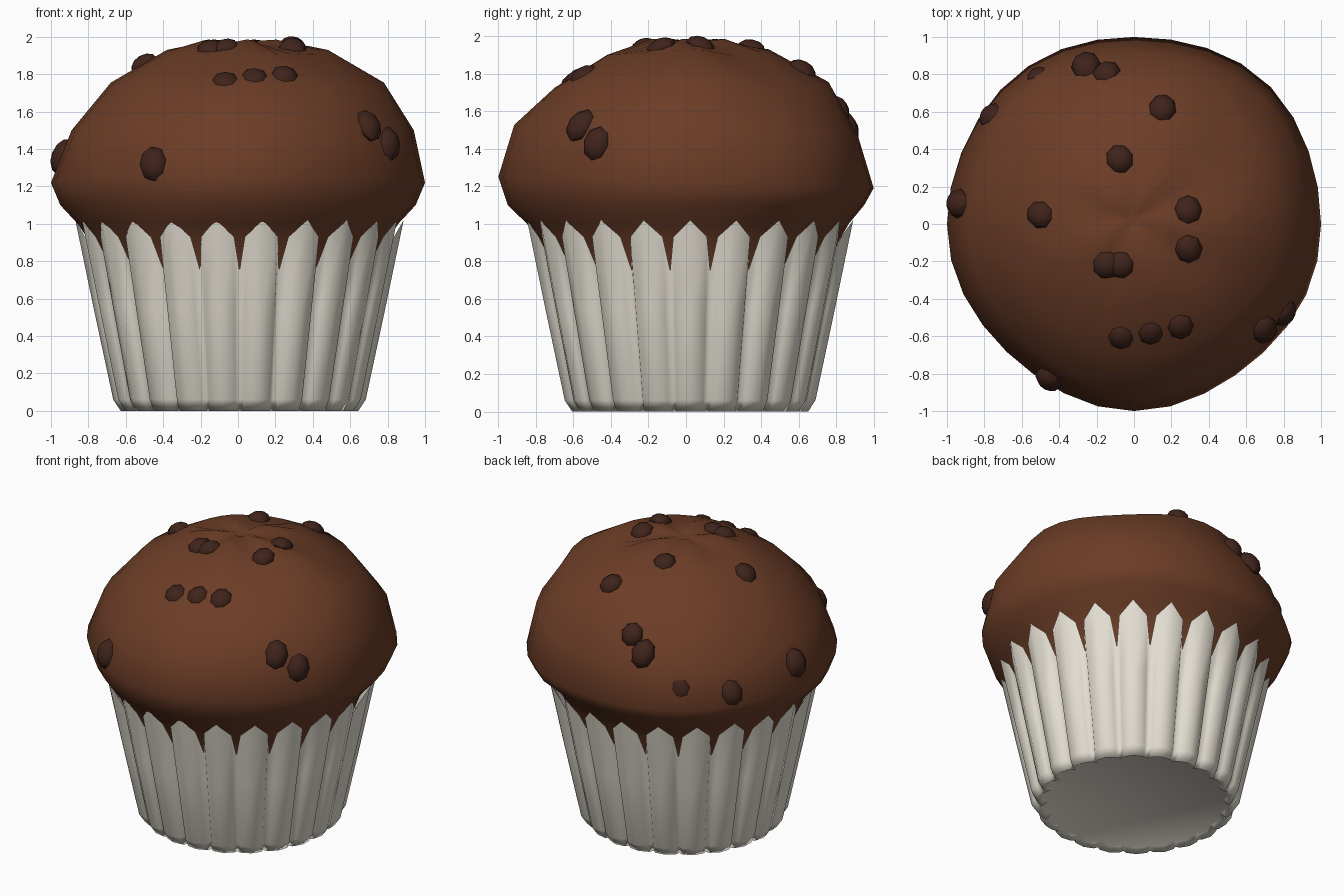
import bpy, bmesh, math, random
from mathutils import Vector, Matrix

if "Cube" in bpy.data.objects:
    bpy.data.objects.remove(bpy.data.objects["Cube"])

random.seed(4)


def material(name, rgb):
    m = bpy.data.materials.new(name)
    m.diffuse_color = (*rgb, 1)
    m.use_nodes = True
    m.node_tree.nodes["Principled BSDF"].inputs["Base Color"].default_value = m.diffuse_color
    return m


def make(name, verts, faces, mat, angle=40):
    me = bpy.data.meshes.new(name)
    me.from_pydata(verts, [], faces)
    bm = bmesh.new()
    bm.from_mesh(me)
    bmesh.ops.recalc_face_normals(bm, faces=bm.faces)
    bm.to_mesh(me)
    bm.free()
    me.materials.append(mat)
    ob = bpy.data.objects.new(name, me)
    bpy.context.collection.objects.link(ob)
    bpy.ops.object.select_all(action='DESELECT')
    ob.select_set(True)
    bpy.context.view_layer.objects.active = ob
    bpy.ops.object.shade_smooth_by_angle(angle=math.radians(angle))
    return ob


def skin(rings, n):
    # quads between consecutive closed rings of n vertices
    return [(r * n + i, r * n + (i + 1) % n, (r + 1) * n + (i + 1) % n, (r + 1) * n + i)
            for r in range(rings - 1) for i in range(n)]


cake_mat = material("cake_brown", (0.15, 0.047, 0.02))
chip_mat = material("dark_chocolate", (0.05, 0.017, 0.011))
paper_mat = material("paper", (0.78, 0.74, 0.65))

# Muffin: lathe profile (r, z, x shift, y shift), lopsided, with creases at the crown
profile = [(0.60, 0.1, 0, 0.02), (0.728, 0.74, 0, 0.02), (0.79, 0.90, 0, 0.02),
           (0.857, 1.0, 0, 0.01), (0.95, 1.1, 0, 0), (1.0, 1.22, 0, 0),
           (0.915, 1.5, 0.025, 0), (0.73, 1.755, 0.05, 0.03),
           (0.43, 1.93, 0.05, 0.01), (0.2, 1.968, 0.01, 0.02), (0.05, 1.975, 0, 0.03)]
N = 32
verts = []
for k, (r, z, dx, dy) in enumerate(profile):
    for i in range(N):
        a = 2 * math.pi * i / N
        s = math.sin(2 * a) ** 2
        back_right = math.cos(a - math.pi / 4)
        front_right = math.cos(a + math.pi / 4)
        dz = 0.018 * math.cos(5 * a + 0.6) if k == 9 else 0
        if 4 < k < 7:
            dz = -0.03 * r * math.sin(a)
        if 6 < k < 9:
            dz = 0.03 * min(0, math.sin(a)) - 0.04 * s * max(0, back_right)
        # diagonal lopsidedness that leaves the four axis directions alone
        if 3 < k < 7:
            r2 = r + s * (0.035 * back_right - 0.025 * max(0, front_right) + 0.012 * max(0, -front_right))
        else:
            r2 = r
        verts.append((r2 * math.cos(a) + dx, r2 * math.sin(a) + dy, z + dz))
faces = skin(len(profile), N)
faces.append(tuple(reversed(range(N))))
top = len(verts)
verts.append((0, 0.03, 1.955))
last = (len(profile) - 1) * N
faces += [(last + i, last + (i + 1) % N, top) for i in range(N)]
muffin = make("muffin", verts, faces, cake_mat, 60)

# Pleated paper cup: each pleat has a sharp valley, two shoulders and a pointed ridge
PLEATS = 22
M = PLEATS * 4
depth = [0.075, 0.028, 0.0, 0.028]
offset = [0, 0.12, 0.5, 0.88]
rim = [0.75, 0.93, 1.02, 0.93]
verts = []
levels = [(0.60, 0.025, 0.5), (0.635, 0.0, 0.5), (0.675, 0.06, 0.75), (0.78, 0.55, 0.9), (0.878, None, 1)]
for r, z, d in levels:
    for i in range(M):
        j = i % 4
        a = -math.pi / 2 + 2 * math.pi * (i // 4 + offset[j]) / PLEATS
        zz = rim[j] if z is None else z
        rr = 0.675 + (zz - 0.05) * 0.209 if z is None else r
        rr -= depth[j] * d
        verts.append((0.008 + rr * math.cos(a), 0.022 + rr * math.sin(a), zz))
faces = skin(len(levels), M)
faces.append(tuple(reversed(range(M))))
make("paper_cup", verts, faces, paper_mat, 130)

# Chocolate chips: low-poly lumps; upper ones sit on the dome, lower ones are half sunk
chips = [(-.26, .86, 1.53), (-.15, .82, 1.62), (.15, .61, 1.8), (-.08, .35, 1.95),
         (-.5, .05, 1.85), (-.94, .11, 1.36), (.29, .08, 1.95), (.29, -.14, 1.95),
         (-.15, -.22, 1.95), (-.08, -.22, 1.95), (-.07, -.62, 1.79), (.09, -.59, 1.8),
         (.25, -.55, 1.8), (.66, -.53, 1.49), (.78, -.46, 1.42), (-.45, -.82, 1.32),
         (-.79, .6, 1.29), (-.53, .83, 1.34)]
sunk = {10: 0.02, 11: 0.02, 12: 0.01, 13: -0.015, 14: -0.015, 17: 0.05, 16: 0.03}
bpy.context.view_layer.update()
for k, c in enumerate(chips):
    ok, p, nrm, _ = muffin.closest_point_on_mesh(Vector(c))
    low = c[2] < 1.6
    bm = bmesh.new()
    bmesh.ops.create_uvsphere(bm, u_segments=8, v_segments=6, radius=1)
    rot = nrm.to_track_quat('Z', 'Y').to_matrix().to_4x4()
    spin = Matrix.Rotation(random.uniform(-0.3, 0.3), 4, 'Z')
    size = Matrix.Diagonal((0.08, 0.1, 0.065, 1) if low else (0.076, 0.082, 0.055, 1))
    shift = min(max((Vector(c) - p).dot(nrm), -0.03), 0) if low else -0.008
    bm.transform(Matrix.Translation(p + nrm * (shift - sunk.get(k, 0))) @ rot @ spin @ size)
    bm.verts.index_update()
    make(f"chocolate_chip_{k + 1}", [v.co[:] for v in bm.verts],
         [[v.index for v in f.verts] for f in bm.faces], chip_mat, 40)
    bm.free()
